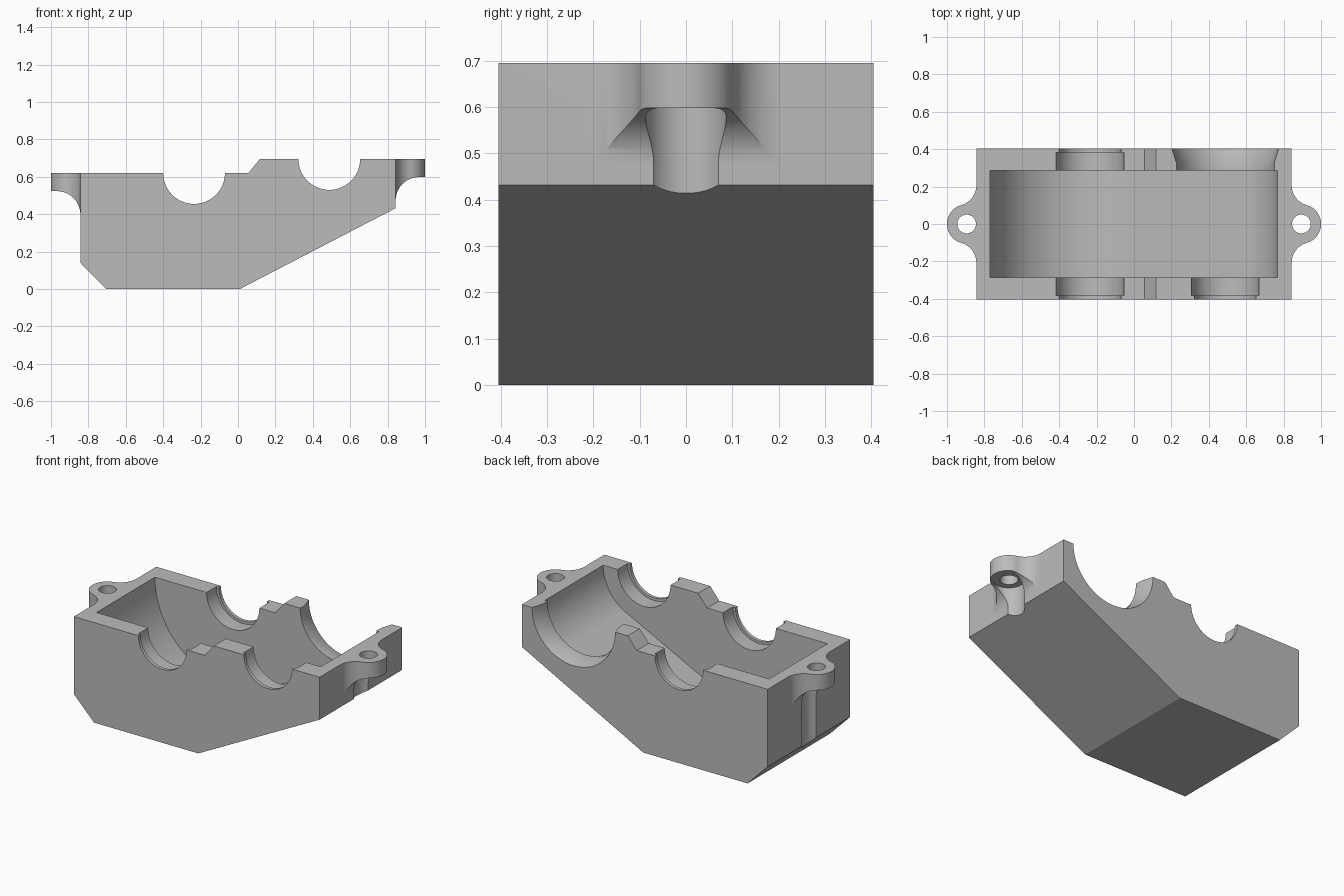
import bpy, bmesh
from math import sin, cos, pi, radians, atan2, acos, hypot, sqrt
from mathutils import Vector

if "Cube" in bpy.data.objects:
    bpy.data.objects.remove(bpy.data.objects["Cube"])

grey = bpy.data.materials.new("plain grey")
grey.use_nodes = True
grey.diffuse_color = (0.5, 0.5, 0.5, 1)
grey.node_tree.nodes["Principled BSDF"].inputs["Base Color"].default_value = (0.5, 0.5, 0.5, 1)


def finish(name, bm):
    bmesh.ops.recalc_face_normals(bm, faces=bm.faces)
    mesh = bpy.data.meshes.new(name)
    bm.to_mesh(mesh)
    bm.free()
    mesh.materials.append(grey)
    obj = bpy.data.objects.new(name, mesh)
    bpy.context.collection.objects.link(obj)
    return obj


def prism(name, outline, axis, low, high):
    """Extrude a 2D outline along y (outline in x,z) or z (outline in x,y)."""
    bm = bmesh.new()
    if axis == "y":
        base, move = [(a, low, b) for a, b in outline], Vector((0, high - low, 0))
    else:
        base, move = [(a, b, low) for a, b in outline], Vector((0, 0, high - low))
    face = bm.faces.new([bm.verts.new(p) for p in base])
    out = bmesh.ops.extrude_face_region(bm, geom=[face])
    bmesh.ops.translate(bm, vec=move, verts=[v for v in out["geom"] if isinstance(v, bmesh.types.BMVert)])
    return finish(name, bm)


def lathe_y(name, x, z, profile, n=72):
    """Solid of revolution about a line parallel to y; profile holds (y, radius)."""
    bm = bmesh.new()
    rings = [[bm.verts.new((x + r * cos(2 * pi * i / n), y, z + r * sin(2 * pi * i / n)))
              for i in range(n)] for y, r in profile]
    for a, b in zip(rings, rings[1:]):
        for i in range(n):
            j = (i + 1) % n
            bm.faces.new((a[i], a[j], b[j], b[i]))
    bm.faces.new(rings[0])
    bm.faces.new(rings[-1])
    return finish(name, bm)


def arc(cx, cy, r, start, end, n=24):
    return [(cx + r * cos(start + (end - start) * i / n),
             cy + r * sin(start + (end - start) * i / n)) for i in range(n + 1)]


def combine(obj, tool, operation="DIFFERENCE"):
    tool.hide_render = True
    mod = obj.modifiers.new(operation.lower(), "BOOLEAN")
    mod.operation, mod.solver, mod.object = operation, "EXACT", tool
    bpy.context.view_layer.objects.active = obj
    bpy.ops.object.modifier_apply(modifier=mod.name)
    bpy.data.objects.remove(tool)


WALL, LOW, HIGH, DEPTH = 0.843, 0.62, 0.695, 0.404
big, small = (-0.235, LOW), (0.488, HIGH)     # shaft centres (x, z)
BIG_R, SMALL_R = 0.535, 0.28

# Outer block with chamfered and sloping underside and stepped rim
housing = prism("lower_housing", [
    (-WALL, LOW), (-WALL, 0.14), (-0.705, 0), (0.01, 0), (WALL, 0.432),
    (WALL, HIGH), (0.117, HIGH), (0.055, LOW)], "y", -DEPTH, DEPTH)

# Mounting ears with filleted plan and a curved underside
EAR_X, EAR_R, FILLET, UNDER = 0.895, 0.105, 0.11, 0.125
fx = WALL + FILLET
fy = sqrt((EAR_R + FILLET) ** 2 - (fx - EAR_X) ** 2)
turn = atan2(fy, fx - EAR_X)
upper = [(WALL - 0.03, fy)] + arc(fx, fy, FILLET, pi, pi + turn)
plan = upper + arc(EAR_X, 0, EAR_R, turn, -turn, 40)[1:-1] + [(x, -y) for x, y in reversed(upper)]

for side, top in ((-1, LOW), (1, HIGH)):
    bottom = top - 0.097
    ear = prism("ear", [(side * x, y) for x, y in plan], "z", bottom - UNDER, top)
    below = arc(WALL, bottom - UNDER, 0, 0, 0, 1)[:1] + \
        arc(WALL + UNDER, bottom - UNDER, UNDER, pi, pi / 2)[1:] + \
        [(1.2, bottom), (1.2, bottom - 0.3), (WALL, bottom - 0.3)]
    combine(ear, prism("underside_cutter", [(side * x, z) for x, z in below], "y", -0.5, 0.5))
    combine(housing, ear, "UNION")
    # Screw clearance groove down the wall, then the through hole
    for radius, low, high in ((0.087, -0.2, bottom), (0.05, bottom - 0.1, 1)):
        circle = arc(side * EAR_X, 0, radius, 0, 2 * pi, 48)[:-1]
        combine(housing, prism("screw_cutter", circle, "z", low, high))

# Gear cavity: two round ends joined by a tangent floor
dx, dz = small[0] - big[0], small[1] - big[1]
tangent = atan2(dz, dx) - acos((BIG_R - SMALL_R) / hypot(dx, dz))
cavity = [(big[0] - BIG_R, 1)] + arc(*big, BIG_R, -pi, tangent, 48) + \
    arc(*small, SMALL_R, tangent, 0, 32) + [(small[0] + SMALL_R, 1)]
combine(housing, prism("cavity_cutter", cavity, "y", -0.286, 0.286))

# Bearing seats with retaining lips; one seat opens into a flared mouth
SEAT, LIP, LIP_Y = 0.181, 0.165, 0.383
front = [(-0.45, LIP), (-LIP_Y, LIP), (-LIP_Y, SEAT)]
combine(housing, lathe_y("bearing_cutter", *big, front + [(-y, r) for y, r in reversed(front)]))
combine(housing, lathe_y("flared_cutter", *small, front + [
    (0, SEAT), (0, 0.262), (0.33, 0.262), (DEPTH, 0.285), (0.44, 0.296)]))

bpy.ops.object.select_all(action="DESELECT")
housing.select_set(True)
bpy.context.view_layer.objects.active = housing
bpy.ops.object.shade_smooth_by_angle(angle=radians(25))
